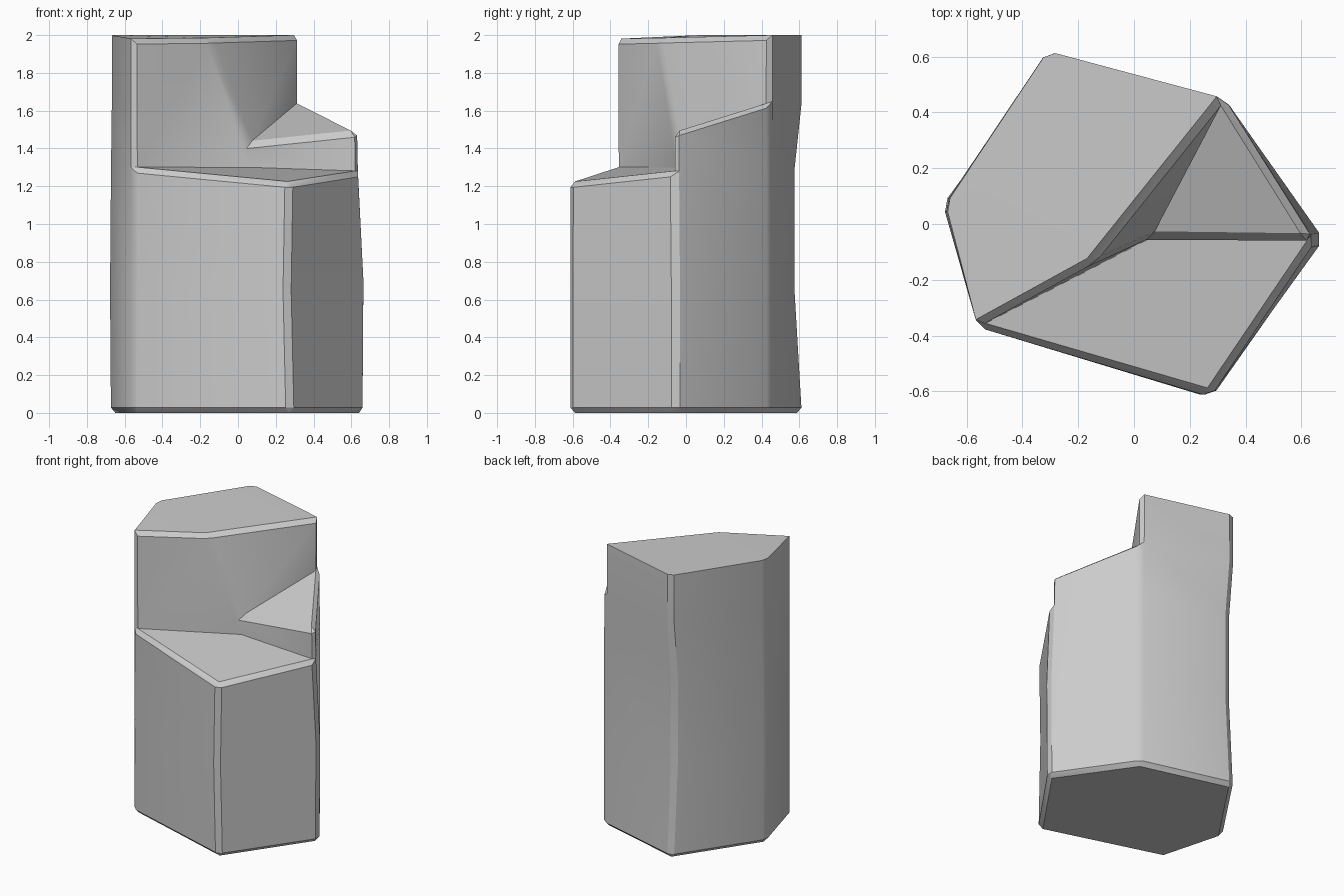
import bpy, bmesh, math
from mathutils import Vector

if "Cube" in bpy.data.objects:
    bpy.data.objects.remove(bpy.data.objects["Cube"])

# Six corner columns: (z, x, y) at each level, bottom to top
columns = {
    'A': [(0, -.31, .62), (.65, -.31, .58), (1.28, -.31, .58), (1.65, -.31, .62), (2, -.31, .62)],
    'B': [(0, .325, .45), (.65, .325, .45), (1.30, .325, .45), (1.65, .325, .45), (2, .325, .45)],
    'C': [(0, .675, -.055), (.70, .68, -.055), (1.28, .65, -.06), (1.49, .645, -.06)],
    'D': [(0, .28, -.62), (.65, .265, -.62), (1.22, .275, -.62)],
    'E': [(0, -.56, -.37), (.65, -.56, -.37), (1.30, -.56, -.37), (1.65, -.56, -.37), (1.98, -.56, -.37)],
    'F': [(0, -.68, .07), (.65, -.685, .07), (1.28, -.68, .07), (1.65, -.675, .07), (2, -.675, .07)],
}
bm = bmesh.new()
v = {k: [bm.verts.new((x, y, z)) for z, x, y in c] for k, c in columns.items()}
A, B, C, D, E, F = (v[k] for k in 'ABCDEF')
lip = bm.verts.new((-.15, -.145, 1.985))
mid = bm.verts.new((.06, -.05, 1.43))
low = bm.verts.new((.06, -.05, 1.30))

# Outer sides
ring = 'ABCDEF'
for i, a in enumerate(ring):
    p, q = v[a], v[ring[(i + 1) % 6]]
    for k in range(min(len(p), len(q)) - 1):
        bm.faces.new((p[k], q[k], q[k + 1], p[k + 1]))

# Base, three stepped tops and the broken walls between them
for f in [[v[k][0] for k in ring],
          [F[4], A[4], B[4], lip], [F[4], lip, E[4]],
          [B[3], C[3], mid],
          [low, C[2], D[2], E[2]],
          [mid, C[3], C[2], low],
          [B[4], B[3], mid], [B[4], mid, lip], [lip, mid, low],
          [lip, low, E[2]], [lip, E[2], E[3]], [lip, E[3], E[4]]]:
    bm.faces.new(f)
bmesh.ops.recalc_face_normals(bm, faces=bm.faces)
bm.normal_update()

# Worn chamfers on the convex edges, leaving the highest rim crisp
edges = []
for e in bm.edges:
    crisp_rim = all(w.co.z > 1.9 for w in e.verts) and lip not in e.verts
    if e.calc_face_angle_signed(0) > math.radians(28) and not crisp_rim:
        edges.append(e)
bmesh.ops.bevel(bm, geom=edges, offset=.028, offset_type='OFFSET', segments=1,
                profile=.5, affect='EDGES', clamp_overlap=True)

mesh = bpy.data.meshes.new("stone_column")
bm.to_mesh(mesh)
bm.free()
column = bpy.data.objects.new("stone_column", mesh)
bpy.context.collection.objects.link(column)
bpy.context.view_layer.objects.active = column
column.select_set(True)
bpy.ops.object.shade_smooth_by_angle(angle=math.radians(30))
